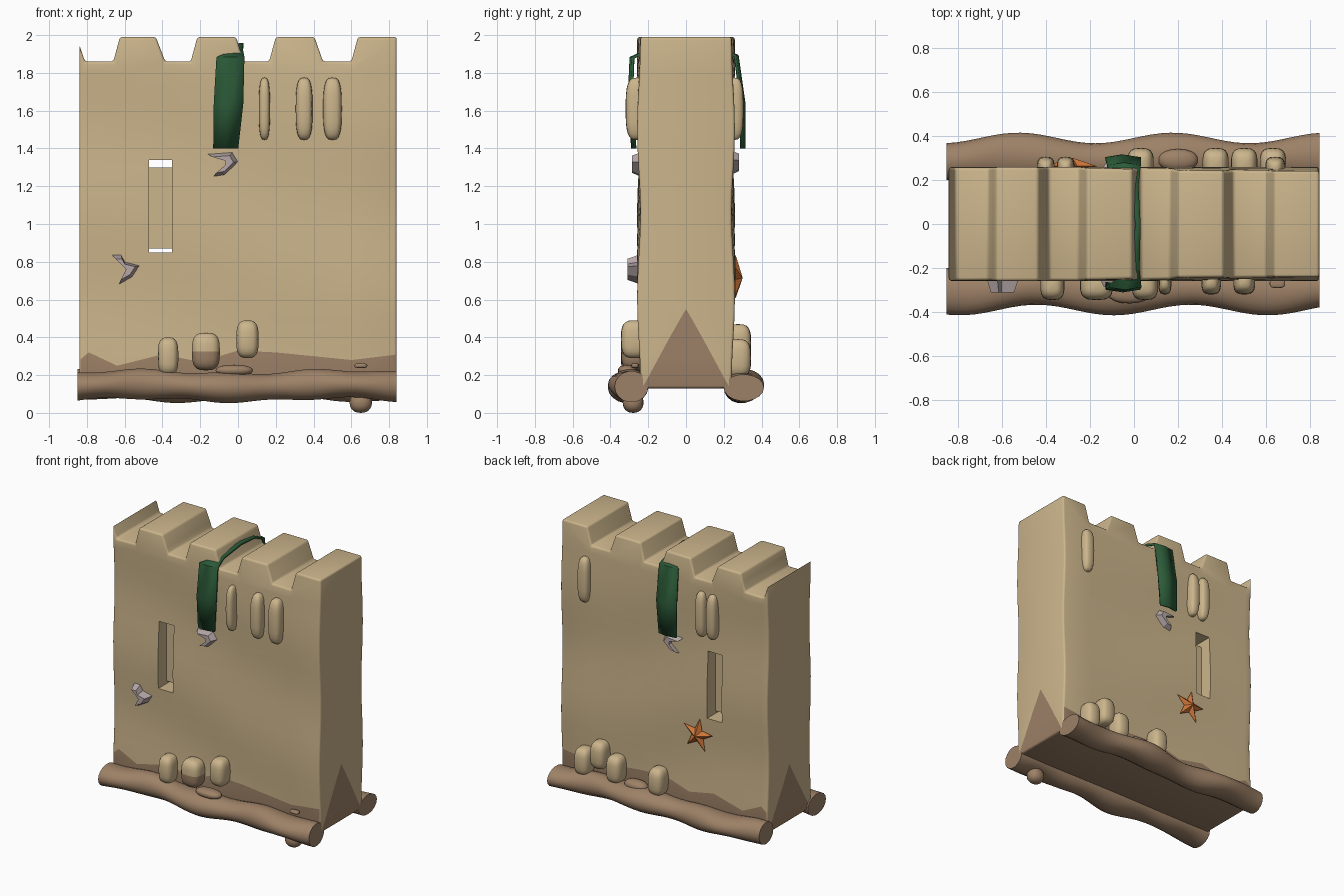
import bpy, bmesh, math
from mathutils import Vector

cube = bpy.data.objects.get("Cube")
if cube:
    bpy.data.objects.remove(cube, do_unlink=True)


def material(name, rgb):
    m = bpy.data.materials.new(name)
    m.use_nodes = True
    m.diffuse_color = (*rgb, 1)
    m.node_tree.nodes["Principled BSDF"].inputs["Base Color"].default_value = (*rgb, 1)
    return m


SAND = material("dry sand", (0.60, 0.46, 0.26))
WET = material("wet sand", (0.34, 0.22, 0.135))
GREEN = material("seaweed green", (0.025, 0.105, 0.04))
ORANGE = material("starfish orange", (0.62, 0.18, 0.04))
MAUVE = material("shell mauve", (0.47, 0.39, 0.39))


def finish(name, bm, mats, angle=40):
    bmesh.ops.recalc_face_normals(bm, faces=bm.faces)
    mesh = bpy.data.meshes.new(name)
    bm.to_mesh(mesh)
    bm.free()
    ob = bpy.data.objects.new(name, mesh)
    bpy.context.collection.objects.link(ob)
    for m in mats:
        mesh.materials.append(m)
    bpy.ops.object.select_all(action='DESELECT')
    ob.select_set(True)
    bpy.context.view_layer.objects.active = ob
    if angle:
        bpy.ops.object.shade_smooth_by_angle(angle=math.radians(angle))
    return ob


def box(name, centre, size, mats):
    bm = bmesh.new()
    bmesh.ops.create_cube(bm, size=1)
    for v in bm.verts:
        v.co = Vector(a * b + c for a, b, c in zip(v.co, size, centre))
    return finish(name, bm, mats, 0)


def extrude_outline(bm, points, y0, y1):
    face = bm.faces.new([bm.verts.new((x, y0, z)) for x, z in points])
    ext = bmesh.ops.extrude_face_region(bm, geom=[face])["geom"]
    new = [g for g in ext if isinstance(g, bmesh.types.BMVert)]
    bmesh.ops.translate(bm, verts=new, vec=(0, y1 - y0, 0))
    bmesh.ops.recalc_face_normals(bm, faces=bm.faces)


def cut(bm, co, normal, test=lambda f: True):
    faces = [f for f in bm.faces if test(f)]
    geom = faces + list({e for f in faces for e in f.edges}) + list({v for f in faces for v in f.verts})
    bmesh.ops.bisect_plane(bm, geom=geom, plane_co=co, plane_no=normal, dist=1e-5)


# Battlement wall
LOW, HIGH = 1.86, 1.99
outline = [(-0.84, 0.13), (0.84, 0.13), (0.84, HIGH), (0.635, HIGH), (0.60, LOW), (0.45, LOW),
           (0.405, HIGH), (0.20, HIGH), (0.165, LOW), (0.03, LOW), (-0.01, HIGH), (-0.215, HIGH),
           (-0.25, LOW), (-0.385, LOW), (-0.435, HIGH), (-0.625, HIGH), (-0.66, LOW),
           (-0.81, LOW), (-0.84, 1.95)]
bm = bmesh.new()
extrude_outline(bm, outline, -0.25, 0.25)
bmesh.ops.bevel(bm, geom=bm.edges[:], offset=0.016, segments=3, profile=0.5, affect='EDGES', clamp_overlap=True)
for i in range(3, 19):
    cut(bm, (0, 0, i / 10), (0, 0, 1))

# Damp sand edge: a zigzag on the faces and a peak on each end
zigzag = [(-0.85, 0.27), (-0.79, 0.32), (-0.64, 0.25), (-0.4, 0.31), (-0.2, 0.27),
          (0.0, 0.33), (0.2, 0.32), (0.6, 0.28), (0.85, 0.31)]
for x, z in zigzag[1:-1]:
    cut(bm, (x, 0, 0), (1, 0, 0))
for (xa, za), (xb, zb) in zip(zigzag, zigzag[1:]):
    cut(bm, (xa, 0, za), (za - zb, 0, xb - xa),
        lambda f: abs(f.normal.y) > 0.5 and xa < f.calc_center_median().x < xb)
cut(bm, (0, 0, 0), (0, 1, 0))
for s in (-1, 1):
    cut(bm, (0, 0, 0.55), (0, 1.75 * s, 1),
        lambda f: abs(f.normal.x) > 0.7 and f.calc_center_median().y * s > 0)


def damp_height(x):
    for (xa, za), (xb, zb) in zip(zigzag, zigzag[1:]):
        if xa <= x <= xb:
            return za + (zb - za) * (x - xa) / (xb - xa)
    return 0.3


for f in bm.faces:
    c = f.calc_center_median()
    limit = 0.55 - 1.75 * abs(c.y) if abs(f.normal.x) > 0.7 else damp_height(c.x)
    f.material_index = int(c.z < limit)
for v in bm.verts:
    v.co.y *= 1 + 0.035 * math.sin(7 * v.co.z + 1.6 * math.sin(2 * v.co.x) + 2)
wall = finish("battlement_wall", bm, [SAND, WET])

# Window slit with a recessed panel inside
cutter = box("slit_cutter", (-0.41, 0, 1.095), (0.12, 1, 0.49), [SAND])
cutter.hide_render = True
boolean = wall.modifiers.new("slit", 'BOOLEAN')
boolean.operation = 'DIFFERENCE'
boolean.solver = 'EXACT'
boolean.object = cutter
bpy.context.view_layer.objects.active = wall
bpy.ops.object.modifier_apply(modifier=boolean.name)
bpy.data.objects.remove(cutter, do_unlink=True)
box("slit_panel", (-0.41, 0, 1.085), (0.122, 0.32, 0.43), [SAND])


# Lumpy rolls of damp sand along the foot
def roll(name, side, phase):
    bm = bmesh.new()
    rings, sides = 40, 18
    loops = []
    for i in range(rings + 1):
        x = -0.85 + 1.69 * i / rings
        wob = math.sin(9 * x + phase)
        ry = 0.095 + 0.012 * wob
        rz = 0.076 + 0.007 * math.sin(14 * x + phase)
        cy = side * (0.295 + 0.012 * wob)
        cz = 0.143 + 0.01 * math.sin(6 * x + 2 * phase)
        loops.append([bm.verts.new((x, cy + ry * math.cos(a), cz + rz * math.sin(a)))
                      for a in (math.tau * k / sides for k in range(sides))])
    for a, b in zip(loops, loops[1:]):
        for k in range(sides):
            j = (k + 1) % sides
            bm.faces.new((a[k], a[j], b[j], b[k]))
    bm.faces.new(loops[0])
    bm.faces.new(loops[-1])
    finish(name, bm, [WET])


roll("front_foot_roll", -1, 2.4)
roll("back_foot_roll", 1, 0.0)


# Sand ridges, mounds and pebbles
def blob(name, loc, size, mats, damp=0, power=0.65):
    bm = bmesh.new()
    bmesh.ops.create_uvsphere(bm, u_segments=18, v_segments=12, radius=1)
    for v in bm.verts:
        v.co = Vector(math.copysign(abs(c) ** power, c) * s + o for c, s, o in zip(v.co, size, loc))
    for f in bm.faces:
        f.material_index = int(f.calc_center_median().z < damp)
    finish(name, bm, mats, 60)


for i, (x, w) in enumerate([(0.14, 0.03), (0.35, 0.045), (0.50, 0.05)]):
    blob(f"front_ridge_{i + 1}", (x, -0.26, 1.61), (w, 0.06, 0.165), [SAND])
for i, (x, w) in enumerate([(0.64, 0.045), (-0.31, 0.04), (-0.40, 0.04)]):
    blob(f"back_ridge_{i + 1}", (x, 0.255, 1.61), (w, 0.05, 0.165), [SAND])
for i, (x, z, w) in enumerate([(-0.37, 0.30, 0.055), (-0.17, 0.325, 0.075), (0.05, 0.39, 0.06)]):
    blob(f"front_mound_{i + 1}", (x, -0.275, z), (w, 0.07, 0.1), [SAND, WET], 0.31 if i == 1 else 0)
for i, (x, z) in enumerate([(0.63, 0.29), (0.50, 0.37), (0.37, 0.30), (0.03, 0.30)]):
    blob(f"back_mound_{i + 1}", (x, 0.275, z), (0.06, 0.07, 0.1), [SAND])
blob("foot_pebble", (0.65, -0.28, 0.055), (0.06, 0.055, 0.055), [WET], power=0.9)
blob("front_clump", (-0.02, -0.31, 0.225), (0.1, 0.05, 0.03), [WET], power=0.9)
blob("back_clump", (0.2, 0.29, 0.225), (0.09, 0.05, 0.04), [WET], power=0.9)
blob("small_twig", (0.65, -0.27, 0.25), (0.035, 0.02, 0.012), [WET])

# Seaweed strap draped over the wall
rows = [((-0.065, -0.27, 1.40), 0.065), ((-0.05, -0.29, 1.64), 0.077), ((-0.04, -0.28, 1.88), 0.073),
        ((0.005, -0.2, 1.92), 0.02), ((0.018, 0, 1.95), 0.012), ((0.0, 0.17, 1.93), 0.02),
        ((-0.045, 0.26, 1.89), 0.075), ((-0.05, 0.295, 1.64), 0.08), ((-0.06, 0.295, 1.40), 0.07)]
bm = bmesh.new()
strips = []
for (x, y, z), w in rows:
    bow = 0.012 * (1 if y > 0 else -1) if w > 0.05 else 0
    strips.append([bm.verts.new((x - w, y, z)), bm.verts.new((x, y + bow, z)), bm.verts.new((x + w, y, z))])
for a, b in zip(strips, strips[1:]):
    for k in range(2):
        bm.faces.new((a[k], a[k + 1], b[k + 1], b[k]))
strap = finish("seaweed_strap", bm, [GREEN], 30)
solid = strap.modifiers.new("thickness", 'SOLIDIFY')
solid.thickness = 0.016
solid.offset = 0

# Broken shell pieces
hooked = [(-0.08, 0.05), (0.05, 0.06), (0.08, 0.01), (0.01, -0.06), (-0.05, -0.07), (0.02, -0.01), (0.02, 0.02)]
crescent = [(-0.07, 0.08), (-0.02, 0.08), (0.0, 0.04), (0.08, 0.02), (0.04, -0.04), (-0.03, -0.08), (0.01, 0.0)]


def shell(name, points, x, z, y0, y1):
    bm = bmesh.new()
    extrude_outline(bm, [(x + a, z + b) for a, b in points], y0, y1)
    for v in bm.verts:
        if abs(v.co.y - y1) < 1e-4:
            v.co.x += 0.3 * (x - v.co.x)
            v.co.z += 0.3 * (z - v.co.z)
    bmesh.ops.triangulate(bm, faces=bm.faces)
    finish(name, bm, [MAUVE], 0)


shell("front_upper_shell", hooked, -0.08, 1.32, -0.24, -0.285)
shell("front_lower_shell", crescent, -0.60, 0.76, -0.24, -0.31)
shell("back_shell", hooked, -0.07, 1.33, 0.24, 0.28)

# Starfish on the back
bm = bmesh.new()
cx, cz = -0.28, 0.715
rim = []
for k in range(10):
    r, a = (0.05 if k % 2 else 0.125), math.radians(90 + 36 * k + 8)
    rim.append(bm.verts.new((cx + r * math.cos(a), 0.262, cz + r * math.sin(a))))
top, under = bm.verts.new((cx, 0.30, cz)), bm.verts.new((cx, 0.235, cz))
for k in range(10):
    for centre in (top, under):
        bm.faces.new((rim[k], rim[(k + 1) % 10], centre))
finish("starfish", bm, [ORANGE], 0)
